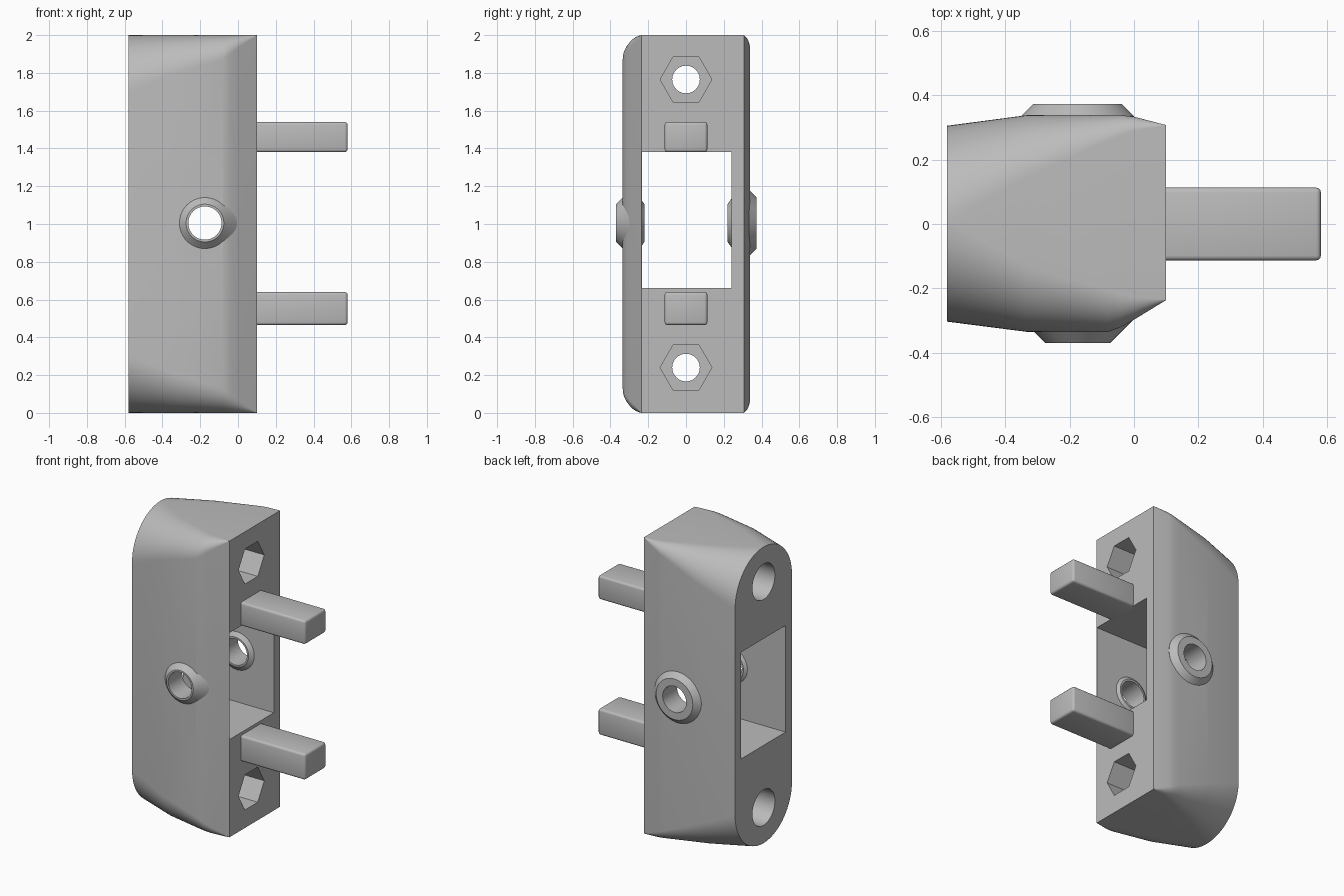
import bpy, bmesh, math

cube = bpy.data.objects.get("Cube")
if cube:
    bpy.data.objects.remove(cube, do_unlink=True)

grey = bpy.data.materials.new("plain grey")
grey.use_nodes = True
COLOUR = (0.5, 0.5, 0.5, 1)
grey.diffuse_color = COLOUR
grey.node_tree.nodes["Principled BSDF"].inputs["Base Color"].default_value = COLOUR


def make(name, bm):
    bmesh.ops.recalc_face_normals(bm, faces=bm.faces[:])
    mesh = bpy.data.meshes.new(name)
    bm.to_mesh(mesh)
    bm.free()
    mesh.materials.append(grey)
    obj = bpy.data.objects.new(name, mesh)
    bpy.context.scene.collection.objects.link(obj)
    return obj


def smooth(obj, angle=30):
    bpy.ops.object.select_all(action='DESELECT')
    obj.select_set(True)
    bpy.context.view_layer.objects.active = obj
    bpy.ops.object.shade_smooth_by_angle(angle=math.radians(angle))


def bridge(bm, rings, closed=False, caps=True):
    """Join successive rings of vertices with quads."""
    pairs = list(zip(rings, rings[1:] + rings[:1])) if closed else list(zip(rings, rings[1:]))
    for a, b in pairs:
        n = len(a)
        for i in range(n):
            bm.faces.new((a[i], a[(i + 1) % n], b[(i + 1) % n], b[i]))
    if caps and not closed:
        bm.faces.new(rings[0])
        bm.faces.new(rings[-1])


def box(name, x, y, z, bevel=0):
    bm = bmesh.new()
    bmesh.ops.create_cube(bm, size=1)
    for v in bm.verts:
        for i, (lo, hi) in enumerate((x, y, z)):
            v.co[i] = lo if v.co[i] < 0 else hi
    if bevel:
        bmesh.ops.bevel(bm, geom=bm.edges[:], offset=bevel, segments=3,
                        profile=0.5, affect='EDGES')
    return make(name, bm)


def prism(name, axis, sides, radius, lo, hi, a, b):
    """Prism along x (a, b = y, z) or along y (a, b = x, z)."""
    bm = bmesh.new()
    rings = []
    for t in (lo, hi):
        ring = []
        for i in range(sides):
            ang = math.tau * i / sides
            u, w = a + radius * math.cos(ang), b + radius * math.sin(ang)
            ring.append(bm.verts.new((t, u, w) if axis == 'x' else (u, t, w)))
        rings.append(ring)
    bridge(bm, rings)
    return make(name, bm)


def cut(obj, cutters):
    for c in cutters:
        mod = obj.modifiers.new("cut", 'BOOLEAN')
        mod.operation, mod.solver, mod.object = 'DIFFERENCE', 'EXACT', c
        c.hide_render = True
    bpy.context.view_layer.update()
    deps = bpy.context.evaluated_depsgraph_get()
    mesh = bpy.data.meshes.new_from_object(obj.evaluated_get(deps))
    obj.modifiers.clear()
    obj.data = mesh
    for c in cutters:
        bpy.data.objects.remove(c, do_unlink=True)


# Housing: rounded end lofted into a square end
# x, front y, front corner radius, back y, back corner radius
SECTIONS = [
    (-0.58, -0.303, 0.303, 0.305, 0.304),
    (-0.33, -0.335, 0.205, 0.338, 0.193),
    (-0.08, -0.335, 0.130, 0.338, 0.081),
    (-0.04, -0.320, 0.100, 0.338, 0.063),
    (0.00, -0.297, 0.070, 0.333, 0.045),
    (0.10, -0.236, 0.001, 0.307, 0.001),
]
ARC = 16
bm = bmesh.new()
rings = []
for x, yf, rf, yb, rb in SECTIONS:
    ring = []
    corners = ((yb - rb, 2 - rb, rb), (yf + rf, 2 - rf, rf),
               (yf + rf, rf, rf), (yb - rb, rb, rb))
    for q, (cy, cz, r) in enumerate(corners):
        for i in range(ARC + 1):
            ang = math.pi / 2 * (q + i / ARC)
            ring.append(bm.verts.new((x, cy + r * math.cos(ang), cz + r * math.sin(ang))))
    rings.append(ring)
bridge(bm, rings)
housing = make("housing", bm)

# Window, screw holes with nut pockets, and side holes
BOSS_X, BOSS_Z = -0.175, 1.005
cutters = [box("window_cutter", (-1, 1), (-0.234, 0.24), (0.66, 1.38)),
           prism("side_cutter", 'y', 48, 0.094, -1, 1, BOSS_X, BOSS_Z)]
for z in (0.24, 1.765):
    cutters += [prism("screw_cutter", 'x', 48, 0.073, -1, 1, 0, z),
                prism("nut_cutter", 'x', 6, 0.137, -0.1, 0.5, 0, z),
                prism("head_cutter", 'x', 48, 0.12, -1, -0.38, 0, z)]
cut(housing, cutters)
smooth(housing)


# Hollow bosses in both side walls
def boss(name, profile):
    bm = bmesh.new()
    rings = []
    for r, y in profile:
        rings.append([bm.verts.new((BOSS_X + r * math.cos(math.tau * i / 64), y,
                                    BOSS_Z + r * math.sin(math.tau * i / 64)))
                      for i in range(64)])
    bridge(bm, rings, closed=True)
    smooth(make(name, bm))


boss("front_boss", [(0.088, -0.37), (0.1, -0.37), (0.17, -0.3), (0.17, -0.27),
                    (0.1, -0.22), (0.088, -0.22)])
boss("back_boss", [(0.088, 0.373), (0.137, 0.373), (0.175, 0.335), (0.17, 0.27),
                   (0.1, 0.22), (0.088, 0.22)])

# Locating pins
for name, z in (("lower_pin", (0.465, 0.64)), ("upper_pin", (1.38, 1.54))):
    smooth(box(name, (0.07, 0.58), (-0.113, 0.113), z, bevel=0.015))
